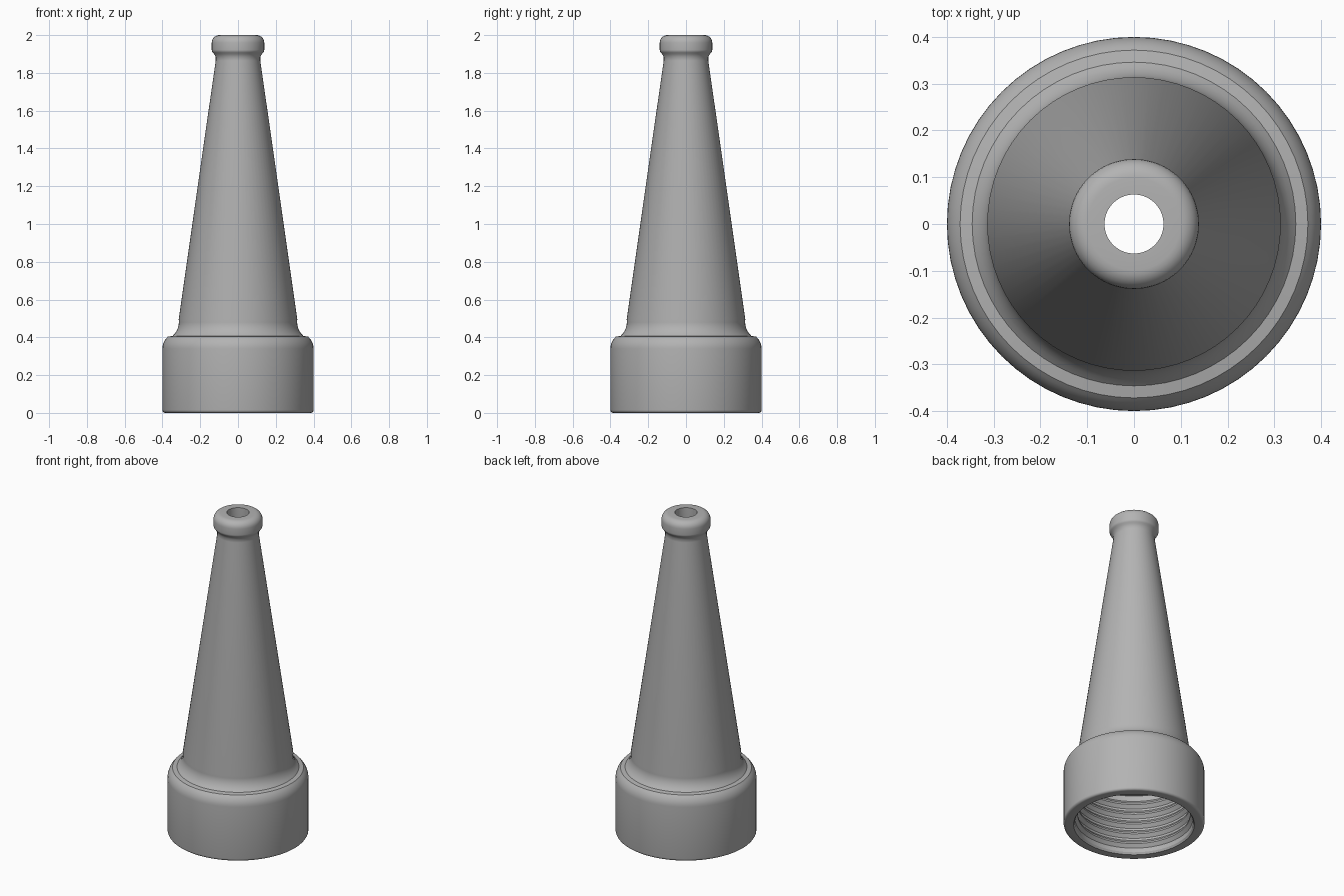
import bpy, bmesh, math

cube = bpy.data.objects.get("Cube")
if cube:
    bpy.data.objects.remove(cube, do_unlink=True)

SEGMENTS = 64

grey = bpy.data.materials.new("plain_grey")
grey.use_nodes = True
colour = (0.45, 0.45, 0.45, 1)
grey.diffuse_color = colour
grey.node_tree.nodes["Principled BSDF"].inputs["Base Color"].default_value = colour


def arc(cx, cz, r, start, end, steps=6):
    """Points of an arc in the radius/height plane, angles in degrees."""
    angles = [math.radians(start + (end - start) * i / steps) for i in range(steps + 1)]
    return [(cx + r * math.cos(a), cz + r * math.sin(a)) for a in angles]


def lathe(name, profile):
    """Turn a closed radius/height profile about the vertical axis."""
    bm = bmesh.new()
    verts = [bm.verts.new((r, 0, z)) for r, z in profile]
    edges = [bm.edges.new((v, verts[i - 1])) for i, v in enumerate(verts)]
    bmesh.ops.spin(bm, geom=verts + edges, cent=(0, 0, 0), axis=(0, 0, 1),
                   angle=math.tau, steps=SEGMENTS, use_merge=True)
    bmesh.ops.remove_doubles(bm, verts=bm.verts, dist=0.0001)
    bmesh.ops.recalc_face_normals(bm, faces=bm.faces)
    mesh = bpy.data.meshes.new(name)
    bm.to_mesh(mesh)
    bm.free()
    mesh.materials.append(grey)
    obj = bpy.data.objects.new(name, mesh)
    bpy.context.collection.objects.link(obj)
    bpy.ops.object.select_all(action="DESELECT")
    obj.select_set(True)
    bpy.context.view_layer.objects.active = obj
    bpy.ops.object.shade_smooth_by_angle(angle=math.radians(32))
    return obj


# Outside: coupling, rounded shoulder, long taper, neck and rolled lip
outer = arc(0.385, 0.015, 0.015, -90, 0, 4)
outer += arc(0.315, 0.34, 0.085, 0, 48)
outer += arc(0.413, 0.482, 0.1, 228, 172)
outer += [(0.118, 1.865), (0.118, 1.885), (0.127, 1.9)]
outer += arc(0.118, 1.922, 0.021, -45, 0, 3)
outer += arc(0.099, 1.96, 0.04, 0, 90)

# Inside: narrow bore widening down to the washer seat
inner = [(0.063, 2.0), (0.063, 1.86), (0.26, 0.46), (0.26, 0.38), (0.335, 0.38)]

# Threads: repeated ridges down the coupling wall
PITCH = 0.064
for i in range(5):
    top = 0.345 - i * PITCH
    inner += [(0.335, top), (0.318, top - 0.02),
              (0.318, top - 0.03), (0.335, top - 0.05)]
inner += [(0.335, 0.012), (0.343, 0.0)]

lathe("nozzle_body", outer + inner)
